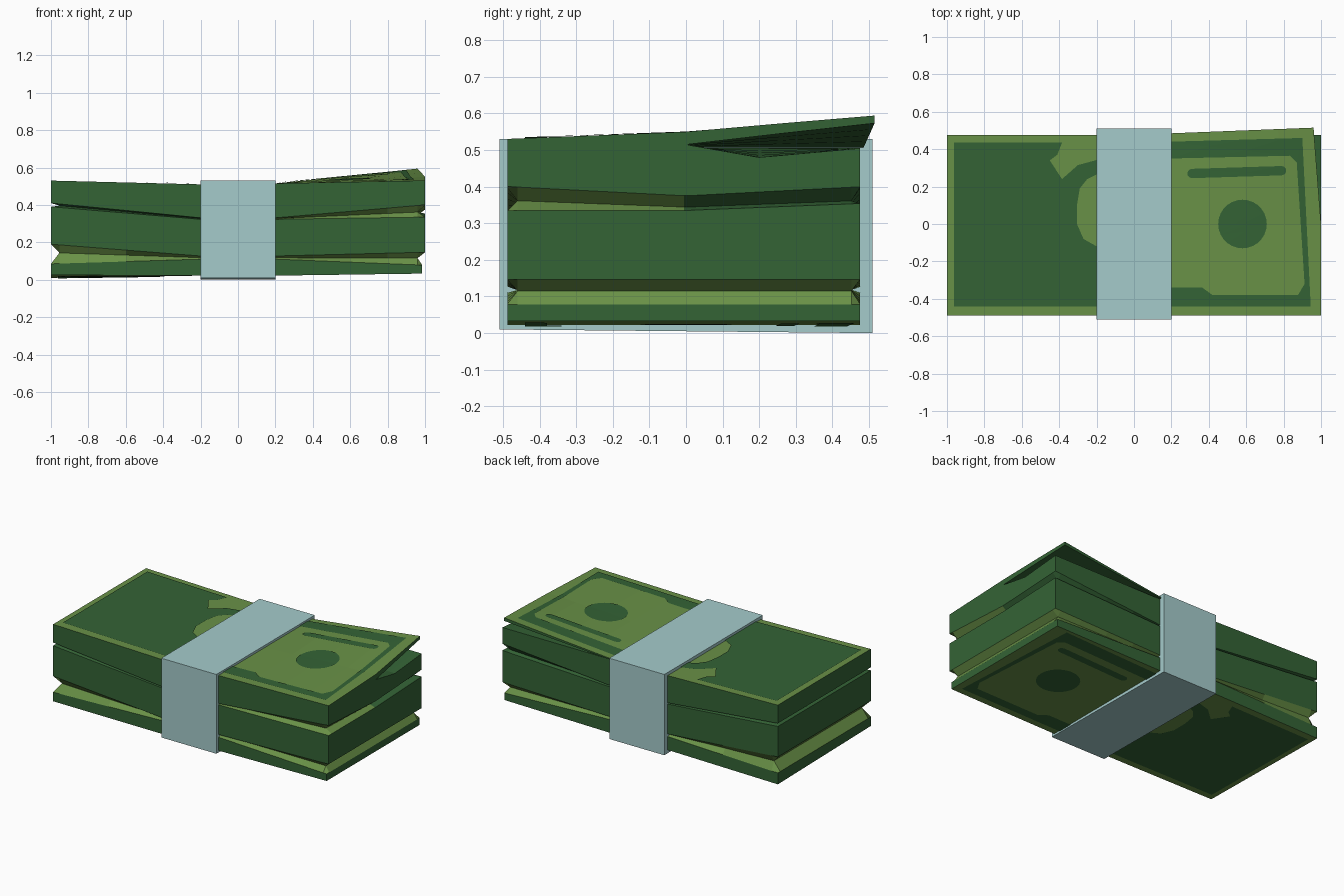
import bpy, bmesh, math
from mathutils import Vector

if "Cube" in bpy.data.objects:
    bpy.data.objects.remove(bpy.data.objects["Cube"])


def material(name, rgb):
    m = bpy.data.materials.new(name)
    m.diffuse_color = (*rgb, 1)
    m.use_nodes = True
    m.node_tree.nodes["Principled BSDF"].inputs["Base Color"].default_value = m.diffuse_color
    return m


DARK = material("dark green", (0.034, 0.125, 0.036))
LIGHT = material("light green", (0.142, 0.285, 0.063))
PAPER = material("pale blue paper", (0.375, 0.60, 0.60))


def finish(bm, name, mats):
    me = bpy.data.meshes.new(name)
    bm.to_mesh(me)
    bm.free()
    for m in mats:
        me.materials.append(m)
    ob = bpy.data.objects.new(name, me)
    bpy.context.collection.objects.link(ob)
    return ob


def along(x, left, mid, right):
    """Height that is level under the band and slopes to each end."""
    t = min(max((abs(x) - 0.2) / 0.8, 0), 1)
    return mid + ((left if x < 0 else right) - mid) * t


def slab(name, xs, ys, top, bot, top_light, bot_light, warp=lambda x, y: (x, y)):
    """Bundle of notes: gridded top and bottom sheets with walls between."""
    bm = bmesh.new()
    nx, ny = len(xs), len(ys)
    grids = []
    for fn in (bot, top):
        g = []
        for i, x in enumerate(xs):
            row = []
            for j, y in enumerate(ys):
                edge = i in (0, nx - 1) or j in (0, ny - 1)
                px, py = warp(x, y)
                row.append(bm.verts.new((px, py, fn(px, py, edge))))
            g.append(row)
        grids.append(g)
    for g, rule in zip(grids, (bot_light, top_light)):
        for i in range(nx - 1):
            for j in range(ny - 1):
                f = bm.faces.new((g[i][j], g[i + 1][j], g[i + 1][j + 1], g[i][j + 1]))
                c = f.calc_center_median()
                f.material_index = 1 if rule(c.x, c.y) else 0
    ring = [(i, 0) for i in range(nx)] + [(nx - 1, j) for j in range(1, ny)]
    ring += [(i, ny - 1) for i in range(nx - 2, -1, -1)] + [(0, j) for j in range(ny - 2, 0, -1)]
    b, t = grids
    for (i, j), (k, l) in zip(ring, ring[1:] + ring[:1]):
        bm.faces.new((b[i][j], b[k][l], t[k][l], t[i][j]))
    bmesh.ops.recalc_face_normals(bm, faces=bm.faces)
    return finish(bm, name, (DARK, LIGHT))


# Surface heights of the bundles and of the V-shaped gaps between them
def base(x, y, e=True):
    return along(x, 0.0175 - 0.0155 * y, 0.022, 0.033)


def low_top(x, y, e):
    return along(x, 0.085, 0.11, 0.078) if e else along(x, 0.145, 0.118, 0.115)


def mid_bot(x, y, e):
    return along(x, 0.19, 0.127, 0.147) if e else along(x, 0.145, 0.118, 0.115)


def seam(x, y):
    return along(x, 0.40, 0.327, 0.345 + 0.04 * abs(y))


def mid_top(x, y, e):
    return along(x, 0.39, 0.323, 0.335 + 0.04 * max(y, 0)) if e else seam(x, y)


def up_bot(x, y, e):
    return along(x, 0.41, 0.331, 0.375 + 0.052 * abs(y)) if e else seam(x, y)


def sheet(x, y, e=True):
    """Printed top surface, lifted at the back right corner."""
    if x <= -0.2:
        return 0.51 + (-0.2 - x) / 0.8 * 0.02
    if x < 0.2:
        return 0.51 + (x + 0.2) * 0.0125
    return 0.515 + (x - 0.2) / 0.8 * (0.035 + (0.094 if y > 0 else 0.04) * y)


def up_top(x, y, e):
    if x < 0.2 or y <= 0:
        return sheet(x, y)
    d = 0.01 - 0.175 * y if y < 0.2 else -0.025 + (y - 0.2) * 0.09
    return 0.505 + (x - 0.2) / 0.8 * d


def flap_bot(x, y, e):
    return 0.507 + (x - 0.2) / 0.8 * (0.008 + 0.12 * max(y, 0))


yes = lambda x, y: True
no = lambda x, y: False
front_right = lambda x, y: x > 0.2 and y < 0
XS = [-1, -0.955, -0.6, -0.2, 0.2, 0.4, 0.6, 0.8, 0.96, 1]
YS = [-0.488, -0.46, -0.005, 0.005, 0.2, 0.452, 0.476]

slab("lower_bundle", XS[:-1] + [0.985], YS, low_top, base, yes, yes)
slab("middle_bundle", XS, YS, mid_top, mid_bot, front_right, yes)
slab("upper_bundle", XS, YS, up_top, up_bot,
     lambda x, y: x < 0.2 or y < 0, front_right)


# Lifted corner of the top notes
def lift(x, y):
    k = (x - 0.2) / 0.8 * max(y, 0) / 0.485
    return x - 0.04 * k, y + 0.03 * k


slab("lifted_corner", [0.2, 0.4, 0.6, 0.8, 1], [-0.005, 0, 0.25, 0.485],
     sheet, flap_bot, yes, no, lift)


# Printed pattern, the same on top and underneath
def capsule(a, b, r):
    a, b = Vector(a), Vector(b)
    ang = math.atan2(b.y - a.y, b.x - a.x)
    pts = []
    for c, s in ((b, -math.pi / 2), (a, math.pi / 2)):
        for k in range(6):
            t = ang + s + math.pi * k / 5
            pts.append((c.x + r * math.cos(t), c.y + r * math.sin(t)))
    return pts


def disc(cx, r):
    return [(cx + r * math.cos(k * math.pi / 14), r * math.sin(k * math.pi / 14)) for k in range(28)]


left_frame = [(-.385, .435), (-.963, .435), (-.963, -.44), (-.19, -.44), (-.19, -.125),
              (-.27, -.08), (-.305, 0), (-.305, .1), (-.29, .19), (-.25, .24), (-.19, .27),
              (-.19, .345), (-.3, .315), (-.385, .24), (-.44, .1), (-.45, -.05), (-.417, -.18),
              (-.51, -.28), (-.555, -.34), (-.9, -.34), (-.925, -.32), (-.925, .31),
              (-.9, .34), (-.45, .34), (-.41, .37)]
right_frame = [(.19, .44), (.9, .46), (.945, -.44), (.19, -.44), (.19, -.34), (.365, -.34),
               (.42, -.38), (.877, -.38), (.912, -.32), (.87, .33), (.835, .365), (.19, .35)]
shapes = [left_frame, right_frame, disc(-.69, .13), disc(.58, .13),
          capsule((-.83, .26), (-.47, .26), .022), capsule((.31, .27), (.79, .285), .025)]


def pattern(name, height, sign):
    bm = bmesh.new()
    for s in shapes:
        bm.faces.new([bm.verts.new((x, y, 0)) for x, y in s])
    bmesh.ops.triangulate(bm, faces=bm.faces[:])
    cuts = [((x, 0, 0), (1, 0, 0)) for x in (-0.6, 0.2, 0.4, 0.6, 0.8)]
    for co, no_ in cuts + [((0, 0, 0), (0, 1, 0))]:
        bmesh.ops.bisect_plane(bm, geom=bm.verts[:] + bm.edges[:] + bm.faces[:],
                               plane_co=co, plane_no=no_, dist=1e-5)
    bmesh.ops.triangulate(bm, faces=bm.faces[:])
    for v in bm.verts:
        v.co.z = height(v.co.x, v.co.y) + sign * 0.004
    bm.normal_update()
    bmesh.ops.reverse_faces(bm, faces=[f for f in bm.faces if f.normal.z * sign < 0])
    finish(bm, name, (DARK,))


pattern("top_print", sheet, 1)
pattern("bottom_print", base, -1)

# Paper band around the middle, its underside slightly tilted
bm = bmesh.new()
bmesh.ops.create_cube(bm, size=1)
for v in bm.verts:
    x, y, z = v.co
    v.co = (x * 0.4, y * 1.02, 0.53 if z > 0 else (0.01 if y < 0 else 0.0))
finish(bm, "paper_band", (PAPER,))
